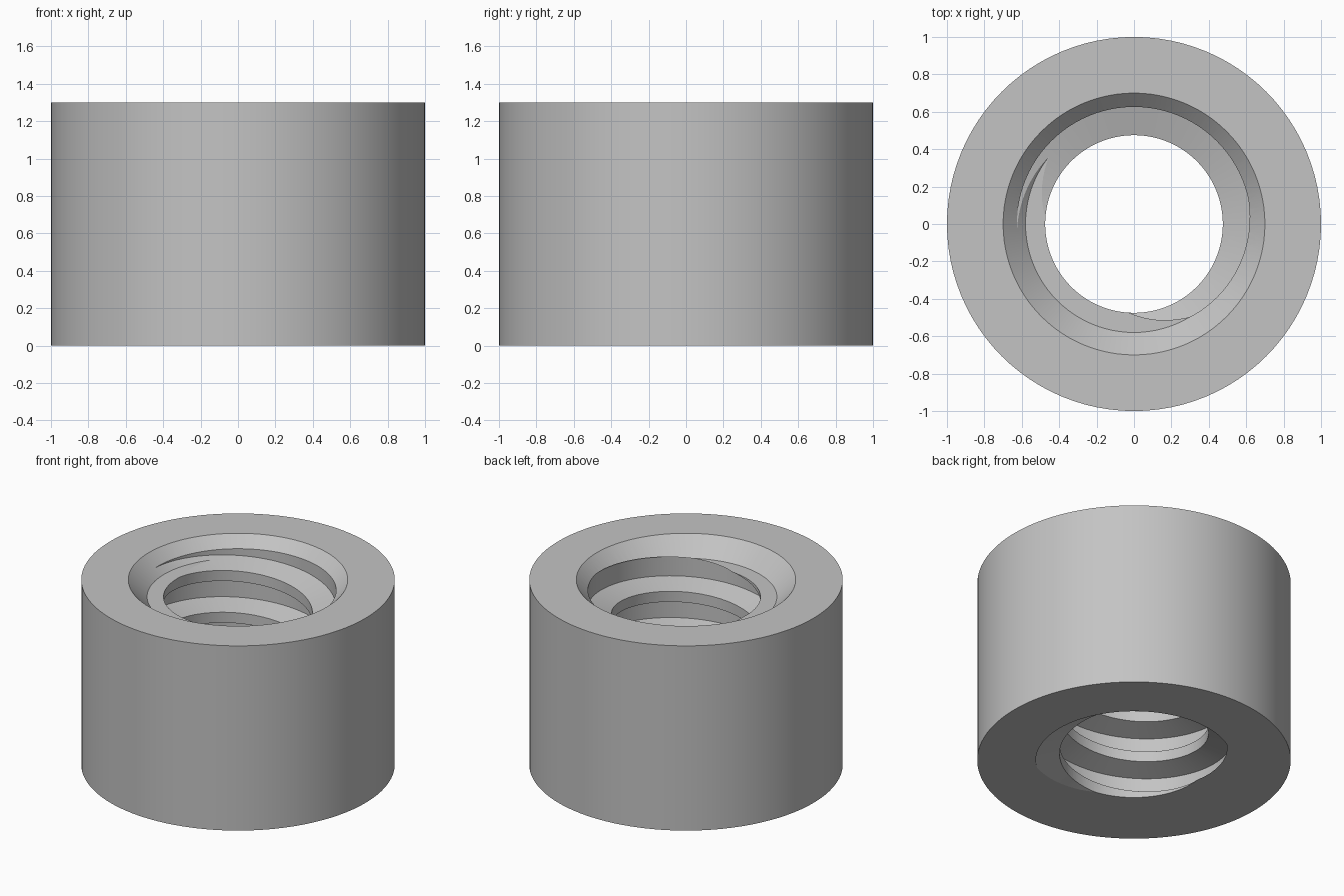
import bpy
import bmesh
from math import cos, sin, tan, radians, tau

STEPS = 96                 # segments per turn
HEIGHT = 1.3
BORE, ROOT = 0.475, 0.626  # thread crest and root radii
PITCH = 0.294
ROOT_FLAT = 0.139          # height of the thread's root wall

cube = bpy.data.objects.get("Cube")
if cube:
    bpy.data.objects.remove(cube, do_unlink=True)

steel = bpy.data.materials.new("plain_grey")
steel.use_nodes = True
grey = (0.55, 0.55, 0.55, 1)
steel.diffuse_color = grey
steel.node_tree.nodes["Principled BSDF"].inputs["Base Color"].default_value = grey


def skin(name, rings, closed):
    """Join rings of points with quads; loop around or cap the ends."""
    bm = bmesh.new()
    loops = [[bm.verts.new(p) for p in ring] for ring in rings]
    pairs = list(zip(loops, loops[1:]))
    if closed:
        pairs.append((loops[-1], loops[0]))
    else:
        bm.faces.new(loops[0])
        bm.faces.new(loops[-1])
    n = len(loops[0])
    for a, b in pairs:
        for i in range(n):
            j = (i + 1) % n
            bm.faces.new((a[i], a[j], b[j], b[i]))
    bmesh.ops.recalc_face_normals(bm, faces=bm.faces)
    mesh = bpy.data.meshes.new(name)
    bm.to_mesh(mesh)
    bm.free()
    mesh.materials.append(steel)
    obj = bpy.data.objects.new(name, mesh)
    bpy.context.collection.objects.link(obj)
    return obj


def ring(profile, angle, lift=0.0):
    return [(r * cos(angle), r * sin(angle), z + lift) for r, z in profile]


# Round body with a straight bore and a countersink ending in a narrow ledge
section = [(1, 0), (1, HEIGHT), (0.7, HEIGHT), (0.58, 1.18), (BORE, 1.18), (BORE, 0)]
body = skin("threaded_body", [ring(section, tau * i / STEPS) for i in range(STEPS)], True)

# Helical groove, trapezoid section with 15 degree flanks
inner = BORE - 0.035
flare = (ROOT - inner) * tan(radians(15))
groove = [(inner, -flare), (ROOT, 0), (ROOT, ROOT_FLAT), (inner, ROOT_FLAT + flare)]
start_turn = -5
turns = 6
phase = radians(135)
rings = []
for i in range(turns * STEPS + 1):
    t = start_turn + i / STEPS
    rings.append(ring(groove, phase + tau * t, 1.187 + PITCH * t))
cutter = skin("thread_cutter", rings, False)
cutter.hide_render = True

# Cut the thread, then drop the cutter
cut = body.modifiers.new("thread", 'BOOLEAN')
cut.operation = 'DIFFERENCE'
cut.solver = 'EXACT'
cut.object = cutter
bpy.ops.object.select_all(action='DESELECT')
body.select_set(True)
bpy.context.view_layer.objects.active = body
bpy.ops.object.modifier_apply(modifier=cut.name)
bpy.data.objects.remove(cutter, do_unlink=True)

# Smooth round walls, crisp edges
bpy.ops.object.shade_smooth_by_angle(angle=radians(12))
